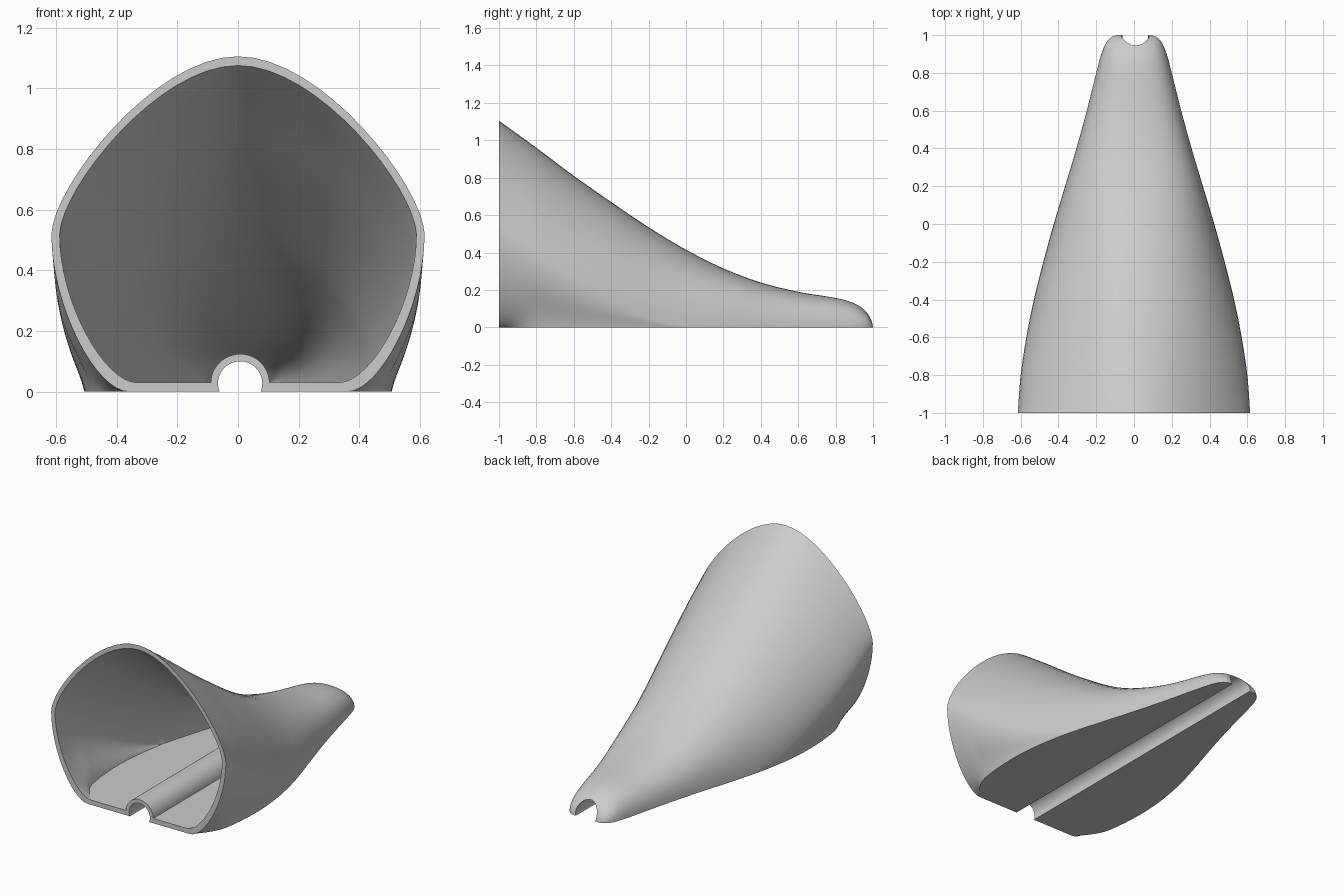
import bpy
import bmesh
import math
from mathutils import Vector

cube = bpy.data.objects.get("Cube")
if cube:
    bpy.data.objects.remove(cube, do_unlink=True)

WALL = 0.03
STEPS = 6        # loft rings between two stations
ARC = 16         # points on each section curve

# Stations along the length: (y, half width, top height)
STATIONS = [Vector(s) for s in (
    (-1, 0.615, 1.105), (-0.8, 0.6, 0.96), (-0.6, 0.57, 0.81),
    (-0.4, 0.53, 0.67), (-0.2, 0.48, 0.535), (0, 0.425, 0.415),
    (0.2, 0.365, 0.315), (0.4, 0.305, 0.24), (0.6, 0.25, 0.19),
    (0.8, 0.2, 0.157), (0.9, 0.173, 0.128), (0.96, 0.147, 0.088),
    (0.99, 0.118, 0.045), (1, 0.085, 0.005))]


def smooth_stations():
    """Catmull-Rom interpolation through the stations."""
    first = STATIONS[0] * 2 - STATIONS[1]
    pts = [first] + STATIONS + [STATIONS[-1]]
    out = []
    for p, q, r, s in zip(pts, pts[1:], pts[2:], pts[3:]):
        for i in range(STEPS):
            t = i / STEPS
            out.append(0.5 * (2 * q + (r - p) * t
                              + (2 * p - 5 * q + 4 * r - s) * t ** 2
                              + (3 * q - p - 3 * r + s) * t ** 3))
    return out + [STATIONS[-1]]


def clamp(value):
    return min(max(value, 0), 1)


def bezier(p, q, r, s):
    for i in range(ARC + 1):
        t = i / ARC
        u = 1 - t
        yield (Vector(p) * u ** 3 + Vector(q) * 3 * u * u * t
               + Vector(r) * 3 * u * t * t + Vector(s) * t ** 3)


def section(y, width, top, floor):
    """Rounded pentagon sinking into a flat floor, as a closed loop."""
    front = clamp(-y)
    corner = clamp((front - 0.8) / 0.2)      # rounded lower corner at the mouth
    boxy = clamp((y + 1) / 1.3)
    shoulder = max(0.52 * front ** 1.5, floor)
    tuck = 0.18 * front ** 2 + 0.075 * corner ** 2
    base = width - tuck
    rise = top - shoulder
    drop = shoulder - floor
    upper = list(bezier((0, top), (width * (0.45 + 0.23 * boxy), top),
                        (width * 0.99, shoulder + rise * (0.27 + 0.37 * boxy)),
                        (width, shoulder)))
    lower = list(bezier((width, shoulder), (width, floor + drop * 0.54),
                        (base + tuck * (0.3 + 0.12 * corner),
                         floor + drop * 0.35 * (1 - corner)),
                        (base, floor)))
    half = upper + lower[1:]
    mirrored = [Vector((-p.x, p.y)) for p in reversed(half[1:])]
    return [(p.x, y, p.y) for p in half + mirrored]


def add_object(name, bm):
    bmesh.ops.remove_doubles(bm, verts=bm.verts, dist=0.0002)
    bmesh.ops.recalc_face_normals(bm, faces=bm.faces)
    mesh = bpy.data.meshes.new(name)
    bm.to_mesh(mesh)
    bm.free()
    obj = bpy.data.objects.new(name, mesh)
    bpy.context.collection.objects.link(obj)
    return obj


def loft(name, rings):
    bm = bmesh.new()
    loops = [[bm.verts.new(p) for p in ring] for ring in rings]
    for a, b in zip(loops, loops[1:]):
        for i in range(len(a)):
            j = (i + 1) % len(a)
            bm.faces.new((a[i], a[j], b[j], b[i]))
    bm.faces.new(loops[0])
    bm.faces.new(loops[-1])
    return add_object(name, bm)


def rod(name, radius, length):
    """Cylinder along y, at the place of the groove."""
    bm = bmesh.new()
    bmesh.ops.create_cone(bm, cap_ends=True, segments=48, radius1=radius,
                          radius2=radius, depth=length)
    bmesh.ops.rotate(bm, verts=bm.verts,
                     matrix=Vector((0, 0, 1)).rotation_difference(
                         Vector((0, 1, 0))).to_matrix())
    bmesh.ops.translate(bm, verts=bm.verts, vec=(0.007, 0, 0.027))
    return add_object(name, bm)


def subtract(target, cutter):
    cutter.hide_render = True
    mod = target.modifiers.new("cut", 'BOOLEAN')
    mod.operation = 'DIFFERENCE'
    mod.solver = 'EXACT'
    mod.object = cutter
    bpy.ops.object.select_all(action='DESELECT')
    bpy.context.view_layer.objects.active = target
    target.select_set(True)
    bpy.ops.object.modifier_apply(modifier=mod.name)
    bpy.data.objects.remove(cutter, do_unlink=True)


# Outer body
stations = smooth_stations()
body = loft("flared_shell", [section(y, w, t, 0) for y, w, t in stations])

# Hollow, open at the front and tapering into the tip, around a sleeve
inside = [section(y - 0.025 * max(y, 0), w - 0.027, max(t - WALL, WALL + 0.003), WALL)
          for y, w, t in stations if y < 0.992]
mouth = [(x, y - 0.1, z) for x, y, z in inside[0]]
hollow = loft("hollow_cutter", [mouth] + inside)
subtract(hollow, rod("sleeve_cutter", 0.097, 2.6))
subtract(body, hollow)

# Round groove along the underside
subtract(body, rod("groove_cutter", 0.073, 2.4))

# Colour and shading
grey = bpy.data.materials.new("light_grey")
grey.use_nodes = True
colour = (0.6, 0.6, 0.6, 1)
grey.diffuse_color = colour
grey.node_tree.nodes["Principled BSDF"].inputs["Base Color"].default_value = colour
body.data.materials.clear()
body.data.materials.append(grey)
bpy.ops.object.select_all(action='DESELECT')
body.select_set(True)
bpy.context.view_layer.objects.active = body
bpy.ops.object.shade_smooth_by_angle(angle=math.radians(35))

# Keep the floor, inside and underneath, perfectly flat
for face in body.data.polygons:
    face.material_index = 0
    if abs(face.normal.z) > 0.9999 and face.center.z < WALL + 0.001:
        face.use_smooth = False
